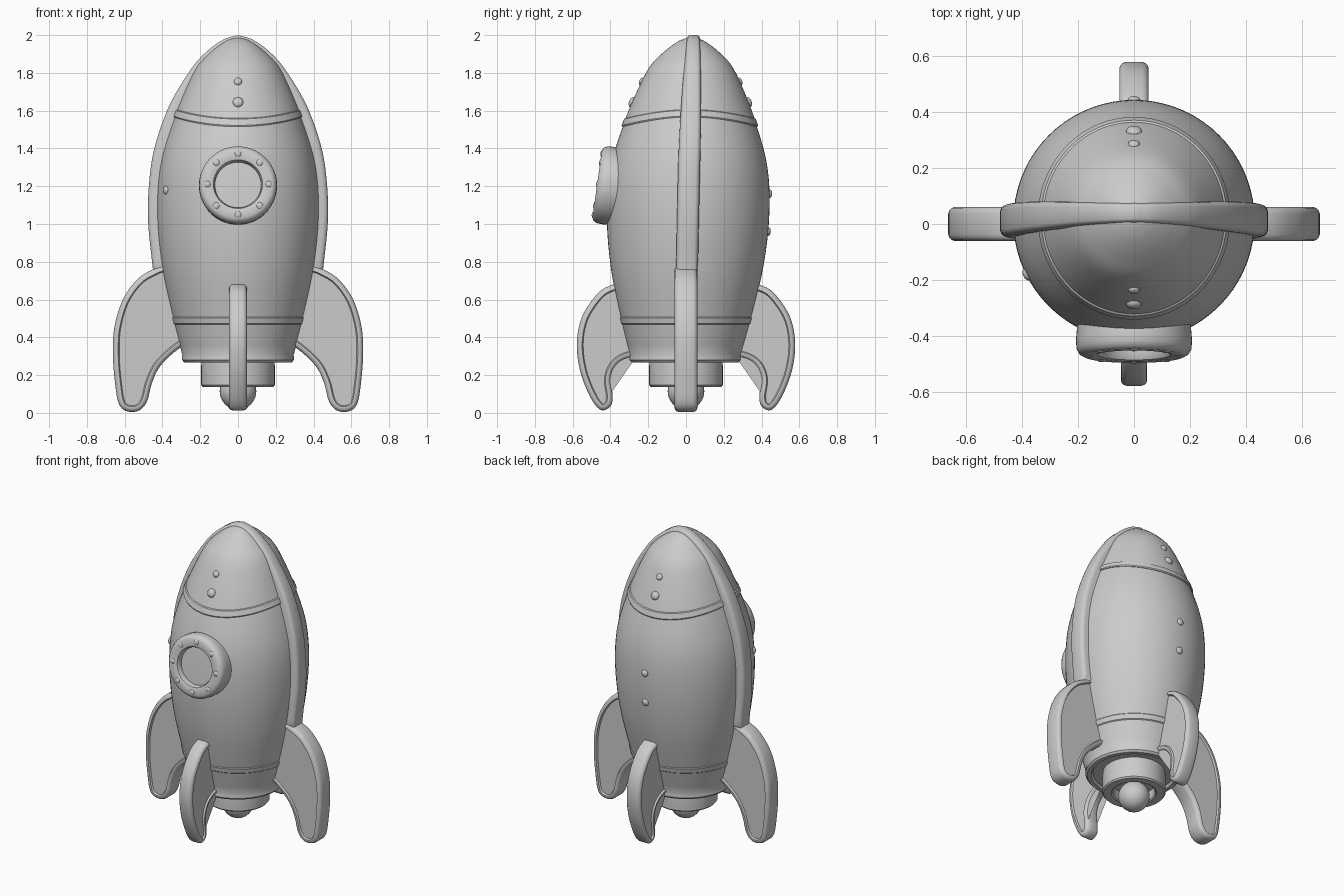
import bpy, bmesh
from math import sin, cos, pi, radians
from mathutils import Matrix, Vector

if "Cube" in bpy.data.objects:
    bpy.data.objects.remove(bpy.data.objects["Cube"])

grey = bpy.data.materials.new("plain grey")
grey.use_nodes = True
COLOUR = (0.6, 0.6, 0.6, 1)
grey.diffuse_color = COLOUR
grey.node_tree.nodes["Principled BSDF"].inputs["Base Color"].default_value = COLOUR
parts = []


def finish(name, bm):
    bmesh.ops.recalc_face_normals(bm, faces=bm.faces)
    mesh = bpy.data.meshes.new(name)
    bm.to_mesh(mesh)
    bm.free()
    mesh.materials.append(grey)
    ob = bpy.data.objects.new(name, mesh)
    bpy.context.collection.objects.link(ob)
    parts.append(ob)
    return ob


def smooth_path(pts, steps=6):
    """Catmull-Rom curve through 2D points."""
    p = [Vector(q) for q in pts]
    p = [2 * p[0] - p[1]] + p + [2 * p[-1] - p[-2]]
    out = []
    for a, b, c, d in zip(p, p[1:], p[2:], p[3:]):
        for i in range(steps):
            t = i / steps
            out.append(0.5 * (2 * b + (c - a) * t + (2 * a - 5 * b + 4 * c - d) * t * t
                              + (3 * b - a - 3 * c + d) * t ** 3))
    return out + [p[-2]]


def lathe(profile, segs=72):
    """Spin (radius, z) points about the z axis."""
    bm = bmesh.new()
    vs = [bm.verts.new((r, 0, z)) for r, z in profile]
    es = [bm.edges.new(e) for e in zip(vs, vs[1:])]
    bmesh.ops.spin(bm, geom=vs + es, axis=(0, 0, 1), cent=(0, 0, 0),
                   angle=2 * pi, steps=segs, use_duplicate=False)
    bmesh.ops.remove_doubles(bm, verts=bm.verts, dist=0.0004)
    return bm


def slab(outline, rings):
    """Plate in the xz plane for a clockwise outline; rings are (inset, half thickness)."""
    bm = bmesh.new()
    n = len(outline)
    inward = []
    for i in range(n):
        before = (outline[i] - outline[i - 1]).normalized()
        after = (outline[(i + 1) % n] - outline[i]).normalized()
        along = (before + after).normalized()
        inward.append(Vector((along.y, -along.x)))
    levels = [(d, -h) for d, h in reversed(rings)] + list(rings)
    loops = []
    for d, y in levels:
        pts = [p + w * d for p, w in zip(outline, inward)]
        loops.append([bm.verts.new((p.x, y, p.y)) for p in pts])
    for a, b in zip(loops, loops[1:]):
        for i in range(n):
            bm.faces.new((a[i - 1], a[i], b[i], b[i - 1]))
    bm.faces.new(loops[0])
    bm.faces.new(loops[-1])
    return bm


def lean(z):
    return 0.02 * z - 0.01


def lean_all(bm):
    for v in bm.verts:
        v.co.y += lean(v.co.z)


# Hull shape shared by the hull, nose cap and rivets
hull_curve = smooth_path([(0.285, 0.27), (0.345, 0.5), (0.405, 0.78), (0.43, 1.05),
                          (0.415, 1.3), (0.346, 1.54), (0.235, 1.8), (0.155, 1.9),
                          (0.063, 1.97), (0, 1.99)], 10)


def radius(z):
    for a, b in zip(hull_curve, hull_curve[1:]):
        if a.y <= z <= b.y:
            return a.x + (b.x - a.x) * (z - a.y) / (b.y - a.y)
    return 0.0


# Hull with lower band and foot lip
profile = [(0, 0.285), (0.25, 0.285), (0.26, 0.268), (0.285, 0.268), (0.296, 0.28),
           (0.296, 0.297), (radius(0.305), 0.305)]
profile += [(radius(z), z) for z in (0.36, 0.42, 0.468)]
profile += [(radius(z) + 0.005, z) for z in (0.473, 0.503)]
profile += [(radius(0.508), 0.508)]
profile += [(q.x, q.y) for q in hull_curve if 0.53 < q.y]
hull = lathe(profile)
lean_all(hull)
finish("hull", hull)

# Nose cap, its edge rising at the sides
heights = [(1.515, -0.02), (1.515, 0.004), (1.522, 0.009), (1.556, 0.009), (1.56, 0.003)]
heights += [(1.56 + 0.43 * i / 24, 0.003) for i in range(1, 25)]
bm = lathe([(radius(z) + off, z) for z, off in heights] + [(0, 1.994)])
for v in bm.verts:
    r = v.co.xy.length
    if r > 0.001:
        z = v.co.z
        side = (v.co.x / r) ** 2
        higher = z + 0.05 * side * (2 - z) / 0.48
        scale = (radius(min(higher, 1.99)) + r - radius(z)) / r
        v.co = (v.co.x * scale, v.co.y * scale, min(higher, 1.994))
lean_all(bm)
finish("nose_cap", bm)

# Ridge running over the hull from side to side
arch = smooth_path([(0.45, 0.755), (0.475, 1.0), (0.472, 1.2), (0.443, 1.4), (0.367, 1.62),
                    (0.262, 1.8), (0.18, 1.9), (0.08, 1.975), (0, 2)], 5)
arch = [Vector((0.36, 0.745))] + arch
arch = [Vector((-q.x, q.y)) for q in arch] + arch[-2::-1]
bm = slab(arch, [(0, 0.036), (0.004, 0.046), (0.013, 0.054), (0.027, 0.058)])
for v in bm.verts:
    taper = min(1, max(0, (v.co.z - 1.3) / 0.7))
    v.co.y *= 1 - 0.4 * taper ** 2
    v.co.y += 0.01 * taper
lean_all(bm)
finish("centre_ridge", bm)

# Fins with raised rounded rims
side_fin = smooth_path([(0.38, 0.785), (0.44, 0.765), (0.53, 0.71), (0.61, 0.6), (0.655, 0.45),
                        (0.662, 0.3), (0.65, 0.15), (0.63, 0.045), (0.585, 0.008),
                        (0.525, 0.012), (0.482, 0.06), (0.455, 0.16), (0.41, 0.25),
                        (0.32, 0.335), (0.24, 0.38)], 5)
end_fin = smooth_path([(0.33, 0.69), (0.4, 0.675), (0.47, 0.63), (0.55, 0.51), (0.578, 0.37),
                       (0.56, 0.22), (0.505, 0.08), (0.45, 0.015), (0.4, 0.035),
                       (0.388, 0.09), (0.398, 0.18), (0.37, 0.25), (0.31, 0.288),
                       (0.22, 0.3)], 5)
for name, outline, half, turn in (("left_fin", side_fin, 0.06, 0),
                                  ("right_fin", side_fin, 0.06, 180),
                                  ("front_fin", end_fin, 0.047, -90),
                                  ("back_fin", end_fin, 0.052, 90)):
    bm = slab(outline + [Vector((0.2, 0.55))],
              [(0, half - 0.023), (0.004, half - 0.011), (0.012, half - 0.003),
               (0.021, half), (0.028, half), (0.034, half - 0.011)])
    bm.transform(Matrix.Rotation(radians(turn), 4, "Z"))
    finish(name, bm)

# Engine nozzle and the ball inside it
bm = lathe([(0, 0.2), (0.125, 0.2), (0.13, 0.145), (0.14, 0.138), (0.187, 0.138),
            (0.195, 0.147), (0.195, 0.25), (0.19, 0.3), (0, 0.3)], 48)
finish("engine_nozzle", bm)
bm = bmesh.new()
bmesh.ops.create_uvsphere(bm, u_segments=32, v_segments=16, radius=0.097)
bm.transform(Matrix.Translation((0, 0, 0.114)))
finish("engine_ball", bm)

# Porthole, tipped slightly upward, with bolts
place = Matrix.Translation((0, -0.425, 1.205)) @ Matrix.Rotation(radians(82), 4, "X")
bm = lathe([(0.2, -0.1), (0.207, -0.01), (0.205, 0.02), (0.195, 0.038), (0.18, 0.046),
            (0.14, 0.046), (0.13, 0.042), (0.124, 0.03), (0.122, 0.008), (0, 0.012)], 56)
bm.transform(place)
finish("porthole", bm)


def stud(name, matrix, size):
    bm = bmesh.new()
    bmesh.ops.create_uvsphere(bm, u_segments=16, v_segments=8, radius=size)
    bm.transform(matrix @ Matrix.Diagonal((1, 1, 0.6, 1)))
    finish(name, bm)


for i in range(8):
    a = i * pi / 4
    stud("porthole_bolt", place @ Matrix.Translation((0.163 * cos(a), 0.163 * sin(a), 0.04)), 0.02)

# Rivets on the hull: angle, height, size
for turn, z, size in ((-90, 1.645, 0.028), (-90, 1.755, 0.021), (90, 1.645, 0.028),
                      (90, 1.755, 0.021), (90, 1.16, 0.023), (90, 0.96, 0.023),
                      (-153, 1.18, 0.023)):
    a = radians(turn)
    slope = (radius(z - 0.02) - radius(z + 0.02)) / 0.04
    normal = Vector((cos(a), sin(a), slope))
    r = radius(z) + (0.003 if z > 1.5 else 0)
    spot = Matrix.Translation((r * cos(a), r * sin(a) + lean(z), z))
    stud("rivet", spot @ normal.to_track_quat("Z", "Y").to_matrix().to_4x4(), size)

bpy.ops.object.select_all(action="DESELECT")
for ob in parts:
    ob.select_set(True)
bpy.context.view_layer.objects.active = parts[0]
bpy.ops.object.shade_smooth_by_angle(angle=radians(35))
